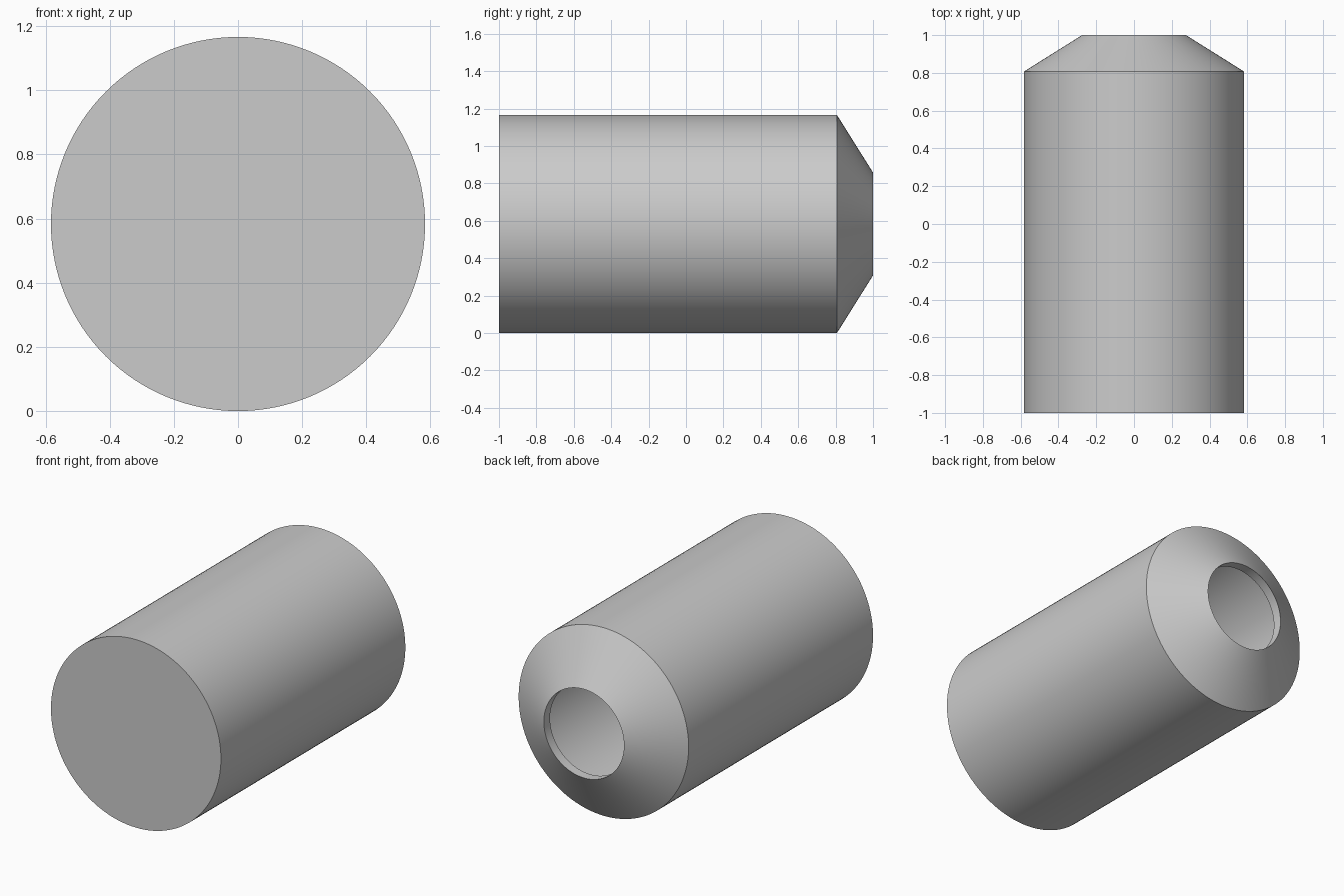
import bpy, bmesh, math
from mathutils import Vector

cube = bpy.data.objects.get("Cube")
if cube:
    bpy.data.objects.remove(cube, do_unlink=True)

RADIUS = 0.583      # outer radius
MOUTH = 0.275       # radius of the round opening
SHOULDER = 0.807    # where the body turns into the cone
WALL = 0.05         # wall thickness
LIP = 0.06          # depth of the straight rim inside the opening
STEPS = 128

# Plain grey material
grey = bpy.data.materials.new("light_grey")
grey.use_nodes = True
colour = (0.6, 0.6, 0.6, 1)
grey.diffuse_color = colour
grey.node_tree.nodes["Principled BSDF"].inputs["Base Color"].default_value = colour

# Profile (radius, y): outside from the closed end to the mouth, then back along the inside
inner = RADIUS - WALL
slope = (1 - SHOULDER) / (RADIUS - MOUTH)
profile = [
    (0, -1), (RADIUS, -1), (RADIUS, SHOULDER), (MOUTH, 1),
    (MOUTH, 1 - LIP), (inner, 1 - LIP - slope * (inner - MOUTH)),
    (inner, -1 + WALL), (0, -1 + WALL),
]

# Hollow shell, turned around the y axis
bm = bmesh.new()
points = [bm.verts.new((r, y, 0)) for r, y in profile]
edges = [bm.edges.new(pair) for pair in zip(points, points[1:])]
bmesh.ops.spin(bm, geom=points + edges, cent=Vector(), axis=(0, 1, 0),
               angle=math.tau, steps=STEPS, use_merge=False)
bmesh.ops.remove_doubles(bm, verts=bm.verts, dist=0.0005)
bmesh.ops.recalc_face_normals(bm, faces=bm.faces)

mesh = bpy.data.meshes.new("hollow_canister")
bm.to_mesh(mesh)
bm.free()
mesh.materials.append(grey)

canister = bpy.data.objects.new("hollow_canister", mesh)
canister.location.z = RADIUS
bpy.context.collection.objects.link(canister)

# Smooth round walls, crisp rims
bpy.ops.object.select_all(action="DESELECT")
canister.select_set(True)
bpy.context.view_layer.objects.active = canister
bpy.ops.object.shade_smooth_by_angle(angle=math.radians(25))
